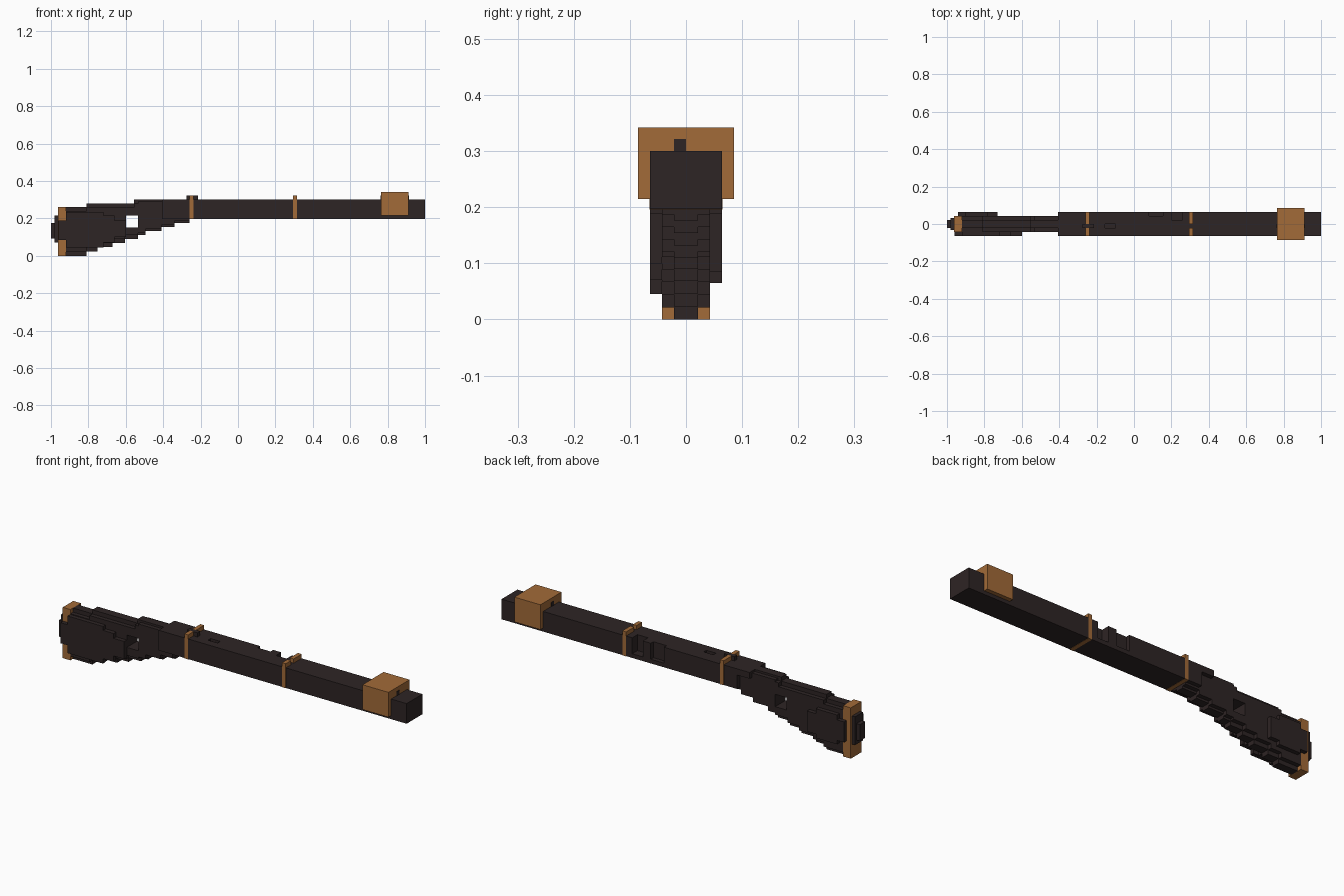
import bpy, bmesh
from mathutils import Vector

cube = bpy.data.objects.get("Cube")
if cube:
    bpy.data.objects.remove(cube, do_unlink=True)

V = 0.0213  # block pitch


def material(name, rgb):
    m = bpy.data.materials.new(name)
    m.use_nodes = True
    m.diffuse_color = (*rgb, 1)
    bsdf = m.node_tree.nodes["Principled BSDF"]
    bsdf.inputs["Base Color"].default_value = (*rgb, 1)
    bsdf.inputs["Roughness"].default_value = 0.8
    return m


DARK = material("dark brown", (0.027, 0.018, 0.018))
GOLD = material("bronze", (0.36, 0.145, 0.04))


def prism(name, mat, parts):
    """One object from parts of (xz outline, y0, y1)."""
    bm = bmesh.new()
    for outline, y0, y1 in parts:
        face = bm.faces.new([bm.verts.new((x, y0, z)) for x, z in outline])
        ext = bmesh.ops.extrude_face_region(bm, geom=[face])
        moved = [g for g in ext["geom"] if isinstance(g, bmesh.types.BMVert)]
        bmesh.ops.translate(bm, verts=moved, vec=Vector((0, y1 - y0, 0)))
    bmesh.ops.recalc_face_normals(bm, faces=bm.faces)
    mesh = bpy.data.meshes.new(name)
    bm.to_mesh(mesh)
    bm.free()
    mesh.materials.append(mat)
    obj = bpy.data.objects.new(name, mesh)
    bpy.context.collection.objects.link(obj)
    return obj


def rect(x0, x1, z0, z1):
    return [(x0, z0), (x1, z0), (x1, z1), (x0, z1)]


def stepped(steps, end, inset=0):
    """Outline from steps of (start x, bottom, top)."""
    low, high = [], []
    for i, (x, b, t) in enumerate(steps):
        nxt = steps[i + 1][0] if i + 1 < len(steps) else end
        low += [(x, b + inset), (nxt, b + inset)]
        high += [(x, t - inset), (nxt, t - inset)]
    pts = []
    for p in low + high[::-1]:
        if not pts or p != pts[-1]:
            pts.append(p)
    return pts


# Barrel: side-by-side slabs, some notched along the top
BOTTOM, TOP = 0.197, 0.30


def slab(notches, start=-0.405):
    steps, x = [], start
    for n0, n1, floor in notches:
        steps += [(x, BOTTOM, TOP), (n0, BOTTOM, floor)]
        x = n1
    return stepped(steps + [(x, BOTTOM, TOP)], 1.0)


pit = (-0.155, -0.10, TOP - V)
deep = (0.20, 0.26, BOTTOM + V)
shallow = (0.08, 0.155, BOTTOM + V)
outer = slab([shallow, deep], -0.335)
prism("barrel", DARK, [
    (slab([]), -3 * V, -V),
    (slab([pit]), -V, 0),
    (slab([]), 0, V),
    (slab([deep]), V, 2 * V),
    (outer, 2 * V, 3 * V),
    (rect(-0.405, -0.335, TOP - 1.5 * V, TOP), 2 * V, 3 * V),
])

# Stock: stepped sections around the thumb hole, narrower at the rims
butt = [(-0.92, 0.0, 0.26), (-0.81, 0.023, 0.28), (-0.75, 0.046, 0.28),
        (-0.67, 0.068, 0.28), (-0.605, 0.09, 0.28)]
wrist = [(-0.535, 0.11, TOP), (-0.495, 0.132, TOP), (-0.41, 0.154, TOP),
         (-0.34, 0.176, TOP)]
parts = []
for half, inset in ((V, 0), (2 * V, V)):
    sections = [
        stepped(butt, -0.6, inset),
        stepped(wrist, -0.26, inset if inset == 0 else V * 0.5),
        rect(-0.6, -0.535, 0.09 + inset, 0.152),
        stepped([(-0.6, 0.215, 0.28 - inset), (-0.555, 0.215, TOP - inset)], -0.535),
    ]
    parts += [(s, side * half, side * (half - V)) for s in sections for side in (1, -1)]
prism("stock", DARK, parts)

# Raised cheeks on both sides of the stock
prism("front_cheek", DARK, [(stepped(
    [(-0.96, 0.085, 0.19), (-0.92, 0.045, 0.235), (-0.72, 0.07, 0.215),
     (-0.66, 0.10, 0.19)], -0.6), -3 * V, -2 * V)])
prism("back_cheek", DARK, [(stepped(
    [(-0.94, 0.085, 0.19), (-0.9, 0.065, 0.215), (-0.78, 0.085, 0.19)],
    -0.73), 2 * V, 3 * V)])

# Butt plate and its stepped end pad
prism("butt_plate", GOLD, [(rect(-0.963, -0.92, 0, 0.26), -2 * V, 2 * V)])
prism("butt_pad", DARK, [
    (rect(-0.98, -0.95, 0.07, 0.215), -1.5 * V, 1.5 * V),
    (rect(-1.0, -0.97, 0.092, 0.176), -V, V),
])

# Bands wrapped around the barrel, raised over the top with a central gap
E = 0.001
for name, x in (("rear_band", -0.248), ("middle_band", 0.305)):
    x0, x1 = x - V / 2, x + V / 2
    prism(name, GOLD, [
        (rect(x0, x1, BOTTOM - E, TOP + V), -3 * V - E, -2 * V),
        (rect(x0, x1, BOTTOM - E, TOP + V), 2 * V, 3 * V + E),
        (rect(x0, x1, BOTTOM - E, BOTTOM + E), -2 * V, 2 * V),
        (rect(x0, x1, TOP - E, TOP + V), -2 * V, -V),
        (rect(x0, x1, TOP - E, TOP + V), 0, 2 * V),
    ])

# Sights
prism("rear_sight", DARK, [(rect(-0.275, -0.215, TOP - E, TOP + V), -V, 0)])
prism("front_sight", DARK, [(rect(0.763, 0.914, TOP - E, TOP + V), -V, 0)])

# Muzzle block straddling the barrel
prism("muzzle_block", GOLD, [(rect(0.765, 0.912, 0.215, 0.342), -4 * V, 4 * V)])
